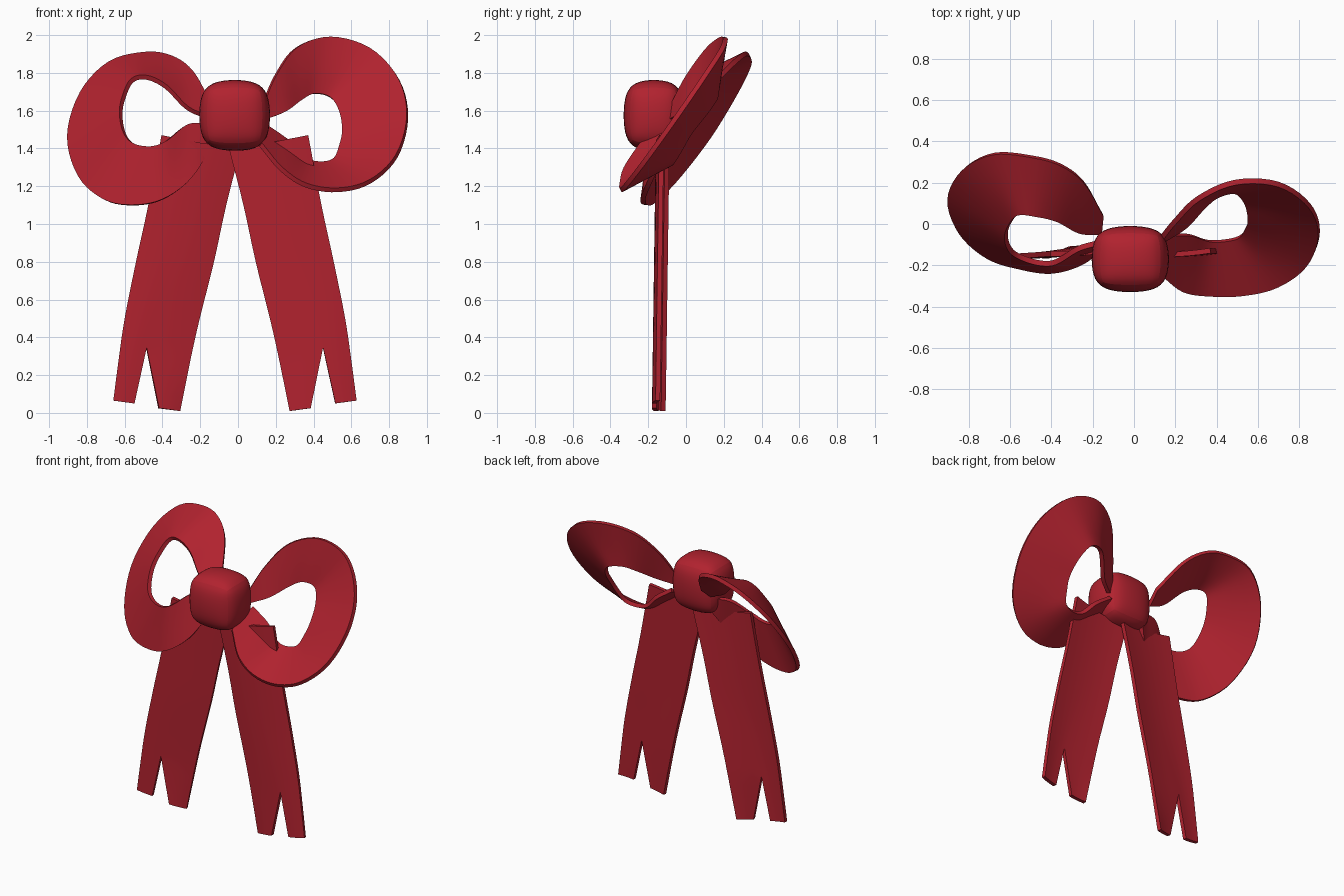
import bpy, bmesh, math
from mathutils import Vector

if "Cube" in bpy.data.objects:
    bpy.data.objects.remove(bpy.data.objects["Cube"])

red = bpy.data.materials.new("ribbon_red")
red.diffuse_color = (0.44, 0.016, 0.028, 1)
red.use_nodes = True
red.node_tree.nodes["Principled BSDF"].inputs["Base Color"].default_value = red.diffuse_color


def finish(name, bm, thickness=0):
    bmesh.ops.remove_doubles(bm, verts=bm.verts, dist=1e-4)
    bmesh.ops.recalc_face_normals(bm, faces=bm.faces)
    me = bpy.data.meshes.new(name)
    bm.to_mesh(me)
    bm.free()
    ob = bpy.data.objects.new(name, me)
    bpy.context.collection.objects.link(ob)
    me.materials.append(red)
    bpy.context.view_layer.objects.active = ob
    ob.select_set(True)
    if thickness:
        m = ob.modifiers.new("thickness", 'SOLIDIFY')
        m.thickness = thickness
        m.offset = 0
        m.use_even_offset = True
        bpy.ops.object.modifier_apply(modifier=m.name)
    bpy.ops.object.shade_smooth_by_angle(angle=math.radians(40))
    ob.select_set(False)
    return ob


def smooth_path(pts, steps):
    """Catmull-Rom curve through the points."""
    p = [2 * pts[0] - pts[1]] + pts + [2 * pts[-1] - pts[-2]]
    out = []
    for i in range(1, len(p) - 2):
        a, b, c, d = p[i - 1:i + 3]
        for k in range(steps):
            t = k / steps
            out.append(0.5 * (2 * b + (c - a) * t + (2 * a - 5 * b + 4 * c - d) * t * t
                              + (3 * b - a - 3 * c + d) * t ** 3))
    return out + [pts[-1]]


def add_grid(bm, rows):
    vs = [[bm.verts.new(v) for v in r] for r in rows]
    for r, s in zip(vs, vs[1:]):
        for i in range(len(r) - 1):
            bm.faces.new((r[i], r[i + 1], s[i + 1], s[i]))


def loop(name, rows, plane):
    """Flared band; rows hold outer x, z, depth offset, inner x, z, depth offset."""
    outer = [Vector((a, plane(a, b) + e, b)) for a, b, e, c, d, f in rows]
    inner = [Vector((c, plane(c, d) + f, d)) for a, b, e, c, d, f in rows]
    bm = bmesh.new()
    add_grid(bm, [[o.lerp(i, k / 4) for k in range(5)]
                  for o, i in zip(smooth_path(outer, 5), smooth_path(inner, 5))])
    finish(name, bm, 0.026)


# Right loop, flaring towards the front
loop("right_loop", [
    (0.13, 1.63, -.02, 0.15, 1.555, 0.03), (0.20, 1.79, -.05, 0.25, 1.595, 0.06),
    (0.31, 1.935, -.05, 0.33, 1.655, 0.10), (0.49, 1.99, -.02, 0.40, 1.69, 0.13),
    (0.70, 1.93, 0, 0.49, 1.67, 0.16), (0.85, 1.77, 0, 0.54, 1.59, 0.16),
    (0.897, 1.57, 0, 0.555, 1.49, 0.15), (0.84, 1.36, 0, 0.54, 1.41, 0.16),
    (0.70, 1.225, 0, 0.51, 1.34, 0.17), (0.53, 1.18, 0, 0.44, 1.32, 0.17),
    (0.36, 1.205, -.01, 0.36, 1.34, 0.16), (0.23, 1.29, -.04, 0.27, 1.43, 0.13),
    (0.12, 1.42, -.04, 0.15, 1.515, 0.08)],
    lambda x, z: -0.345 + 0.7 * (z - 1.18) + 0.06 * (x - 0.5))

# Left loop, flaring towards the back
loop("left_loop", [
    (-0.15, 1.64, -.04, -0.16, 1.565, -0.08), (-0.24, 1.80, -.01, -0.27, 1.615, -0.13),
    (-0.35, 1.88, 0, -0.38, 1.725, -0.17), (-0.49, 1.9, 0, -0.48, 1.775, -0.2),
    (-0.68, 1.85, .01, -0.56, 1.76, -0.2), (-0.83, 1.69, .01, -0.605, 1.67, -0.2),
    (-0.897, 1.46, .01, -0.62, 1.58, -0.2), (-0.84, 1.25, 0, -0.60, 1.48, -0.19),
    (-0.71, 1.13, -.01, -0.55, 1.425, -0.18), (-0.56, 1.1, -.01, -0.46, 1.41, -0.18),
    (-0.40, 1.13, -.02, -0.38, 1.44, -0.18), (-0.25, 1.24, -.02, -0.27, 1.525, -0.15),
    (-0.14, 1.42, -.03, -0.16, 1.53, -0.1)],
    lambda x, z: -0.205 + 0.67 * (z - 1.09) - 0.2 * (x + 0.55))

# Notched tails: outer edge, centre line and inner edge from top to bottom
OUT = [(-.405, 1.47), (-.475, 1.1), (-.54, .8), (-.60, .5), (-.632, .28), (-.66, .065)]
MID = [(-.20, 1.43), (-.27, 1.1), (-.335, .8), (-.42, .55), (-.485, .345)]
INN = [(.012, 1.40), (-.065, 1.1), (-.13, .8), (-.205, .5), (-.25, .3), (-.31, .01)]


def tail(name, side, depth):
    """Depth holds y at the outer edge, centre line and inner edge."""
    bm = bmesh.new()
    for edge, tip, first in ((OUT, (-.55, .05), True), (INN, (-.42, .025), False)):
        e = smooth_path([Vector(p) for p in edge], 4)
        m = smooth_path([Vector(p) for p in MID], 4)
        m += [m[-1].lerp(Vector(tip), k / 4) for k in range(1, 5)]
        rows = []
        for a, b in zip(e, m):
            row = []
            for k in range(5):
                p = a.lerp(b, k / 4)
                u = k / 8 if first else 1 - k / 8
                y = (depth[0] * (1 - u) * (1 - 2 * u) + depth[1] * 4 * u * (1 - u)
                     + depth[2] * u * (2 * u - 1) + 0.02 * p.y / 1.4)
                x = p.x if side < 0 else -p.x - 0.035
                row.append((x, y, p.y))
            rows.append(row)
        add_grid(bm, rows)
    finish(name, bm, 0.025)


tail("left_tail", -1, (-.165, -.156, -.12))
tail("right_tail", 1, (-.15, -.168, -.158))

# Rounded centre knot
bm = bmesh.new()
bmesh.ops.create_cube(bm, size=1)
bmesh.ops.bevel(bm, geom=bm.edges[:], offset=0.31, segments=2, profile=0.5, affect='EDGES')
for v in bm.verts:
    v.co = Vector((-0.018 + v.co.x * 0.38, -0.17 + v.co.y * 0.325, 1.575 + v.co.z * 0.38))
knot = finish("knot", bm)
sub = knot.modifiers.new("rounding", 'SUBSURF')
sub.levels = sub.render_levels = 2
bpy.ops.object.modifier_apply(modifier=sub.name)
